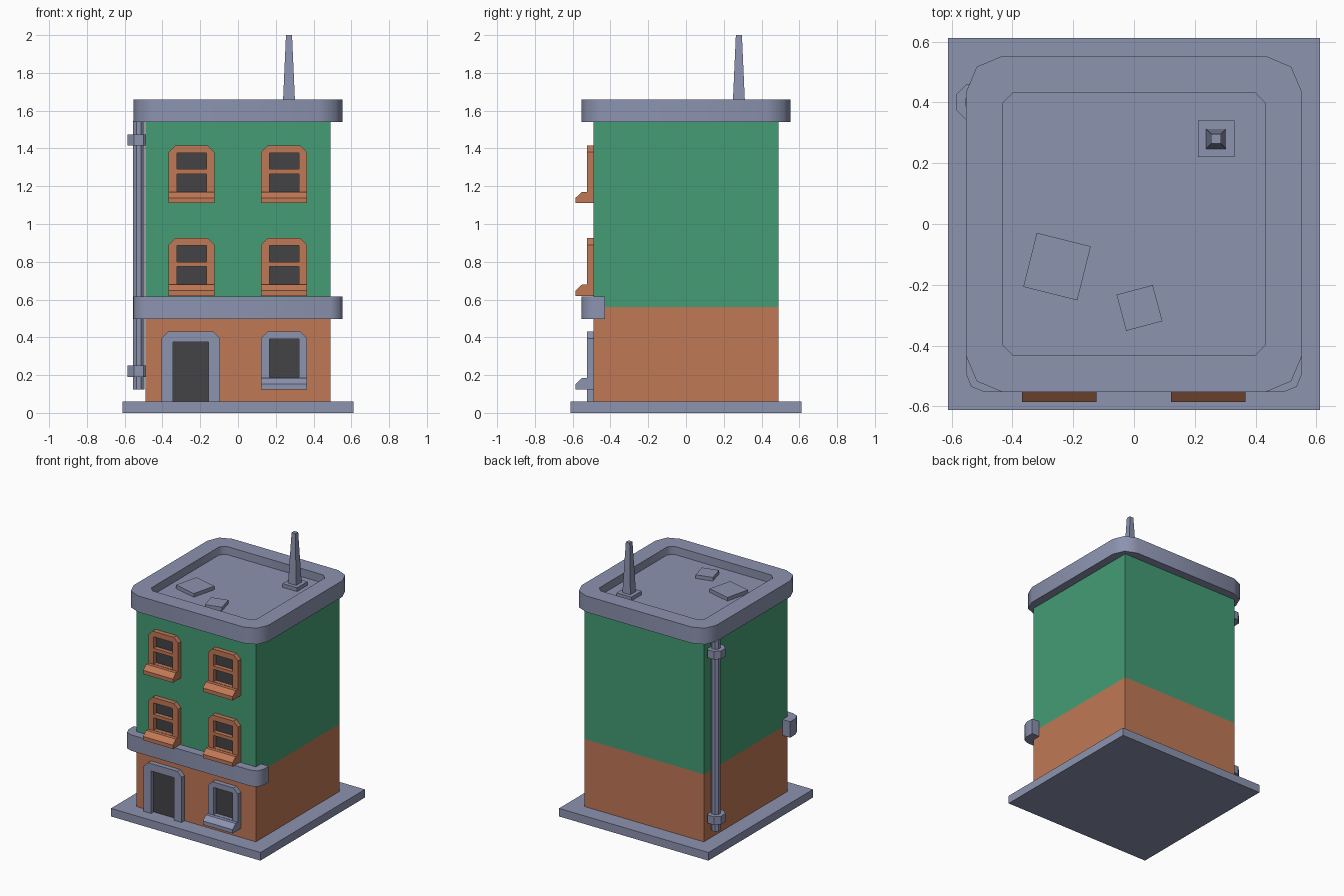
import bpy, bmesh, math
from mathutils import Vector, Matrix

if "Cube" in bpy.data.objects:
    bpy.data.objects.remove(bpy.data.objects["Cube"])


def material(name, rgb):
    m = bpy.data.materials.new(name)
    m.diffuse_color = (*rgb, 1)
    m.use_nodes = True
    m.node_tree.nodes["Principled BSDF"].inputs["Base Color"].default_value = m.diffuse_color
    return m


STONE = material("blue grey stone", (0.262, 0.292, 0.429))
BRICK = material("orange brick", (0.527, 0.188, 0.093))
GREEN = material("green plaster", (0.058, 0.333, 0.178))
GLASS = material("dark glass", (0.056, 0.054, 0.061))


def finish(name, bm, *mats):
    bmesh.ops.recalc_face_normals(bm, faces=bm.faces)
    me = bpy.data.meshes.new(name)
    bm.to_mesh(me)
    bm.free()
    for m in mats:
        me.materials.append(m)
    ob = bpy.data.objects.new(name, me)
    bpy.context.collection.objects.link(ob)
    return ob


def prism(name, loops, axis, lo, hi, mat):
    """Extrude flat outlines (first outer, then holes) along an axis."""
    place = {"x": lambda a, b: (lo, a, b), "y": lambda a, b: (a, lo, b),
             "z": lambda a, b: (a, b, lo)}[axis]
    unit = Vector([float(axis == c) for c in "xyz"])
    bm = bmesh.new()
    for loop in loops:
        vs = [bm.verts.new(place(*p)) for p in loop]
        for i, v in enumerate(vs):
            bm.edges.new((v, vs[i - 1]))
    bmesh.ops.triangle_fill(bm, edges=bm.edges[:], use_beauty=True, normal=unit)
    ext = bmesh.ops.extrude_face_region(bm, geom=bm.faces[:], use_keep_orig=True)
    bmesh.ops.translate(bm, vec=unit * (hi - lo),
                        verts=[g for g in ext["geom"] if isinstance(g, bmesh.types.BMVert)])
    return finish(name, bm, mat)


def rect(a0, a1, b0, b1):
    return [(a0, b0), (a1, b0), (a1, b1), (a0, b1)]


def arch(a0, a1, b0, b1, c=0.035):
    """Rectangle with clipped upper corners."""
    return [(a0, b0), (a1, b0), (a1, b1 - c), (a1 - c, b1), (a0 + c, b1), (a0, b1 - c)]


def octagon(x, y, r):
    k = r / math.cos(math.pi / 8)
    return [(x + k * math.cos((i + .5) * math.pi / 4),
             y + k * math.sin((i + .5) * math.pi / 4)) for i in range(8)]


def smooth(ob):
    bpy.ops.object.select_all(action="DESELECT")
    ob.select_set(True)
    bpy.context.view_layer.objects.active = ob
    bpy.ops.object.shade_smooth_by_angle(angle=math.radians(50))


def four_way(quarter):
    """Repeat one corner's points around the centre."""
    pts = []
    for i in range(4):
        c, s = [(1, 0), (0, 1), (-1, 0), (0, -1)][i]
        pts += [(x * c - y * s, x * s + y * c) for x, y in quarter]
    return pts


# pavement slab
prism("pavement_slab", [rect(-.612, .612, -.612, .612)], "z", 0, .06, STONE)

# building body, brick below and plaster above
bm = bmesh.new()
bmesh.ops.create_cube(bm, size=1, matrix=Matrix.Translation((0, 0, .80))
                      @ Matrix.Diagonal((.98, .98, 1.48, 1)))
bmesh.ops.bisect_plane(bm, geom=bm.verts[:] + bm.edges[:] + bm.faces[:],
                       plane_co=(0, 0, .56), plane_no=(0, 0, 1))
for f in bm.faces:
    f.material_index = int(f.calc_center_median().z > .56)
finish("building_body", bm, BRICK, GREEN)

# cornice ring and sunken roof
inner = four_way([(.432, .397), (.397, .432)])
smooth(prism("roof_cornice",
             [four_way([(.553, .432), (.517, .517), (.432, .553)]), inner],
             "z", 1.54, 1.66, STONE))
prism("roof_floor", [inner], "z", 1.54, 1.60, STONE)

# belt course wrapping the front corners
right = [(.43, -.43), (.553, -.43), (.553, -.49), (.535, -.535), (.49, -.553)]
smooth(prism("belt_course", [right + [(-x, y) for x, y in reversed(right)]],
             "z", .497, .615, STONE))

# loose slabs on the roof
for i, (x, y, size, deg) in enumerate([(-.253, -.14, .183, -14), (.018, -.276, .123, 15)]):
    h = size / 2
    slab = prism(f"roof_slab_{i + 1}", [rect(-h, h, -h, h)], "z", 0, .03, STONE)
    slab.location = (x, y, 1.597)
    slab.rotation_euler.z = math.radians(deg)

# mast on its foot
prism("mast_foot", [rect(.21, .33, .22, .34)], "z", 1.59, 1.628, STONE)
bm = bmesh.new()
bmesh.ops.create_cone(bm, cap_ends=True, segments=4, radius1=.033 * 2 ** .5,
                      radius2=.016 * 2 ** .5, depth=.38,
                      matrix=Matrix.Translation((.27, .28, 1.81)) @ Matrix.Rotation(math.pi / 4, 4, "Z"))
finish("roof_mast", bm, STONE)

# drainpipe with two brackets
prism("drainpipe", [octagon(-.525, .4, .03)], "z", .125, 1.545, STONE)
for i, z in enumerate((.19, 1.415)):
    prism(f"pipe_bracket_{i + 1}", [octagon(-.525, .4, .06)], "z", z, z + .06, STONE)


def window(name, x, z, mat, panes):
    """Clipped frame with sloped sill; panes are (bottom, top) above z."""
    holes = [rect(x - .078, x + .078, z + b, z + t) for b, t in panes]
    prism(name + "_frame", [arch(x - .122, x + .122, z + .03, z + .305)] + holes,
          "y", -.525, -.488, mat)
    prism(name + "_sill", [[(-.488, z), (-.585, z), (-.585, z + .028),
                            (-.55, z + .06), (-.488, z + .06)]],
          "x", x - .122, x + .122, mat)
    prism(name + "_glass", [rect(x - .08, x + .08, z + .05, z + .27)],
          "y", -.494, -.488, GLASS)


# upper windows in two rows, ground floor window
for row, z in (("middle", .62), ("top", 1.11)):
    for side, x in (("left", -.246), ("right", .244)):
        window(f"{row}_{side}_window", x, z, BRICK, [(.062, .155), (.18, .265)])
window("ground_window", .244, .125, STONE, [(.062, .265)])

# doorway
prism("door_frame", [[(-.345, .06), (-.345, .375), (-.155, .375), (-.155, .06), (-.095, .06),
                      (-.095, .395), (-.13, .43), (-.37, .43), (-.405, .395), (-.405, .06)]],
      "y", -.525, -.488, STONE)
prism("door_panel", [rect(-.35, -.15, .06, .38)], "y", -.494, -.488, GLASS)
